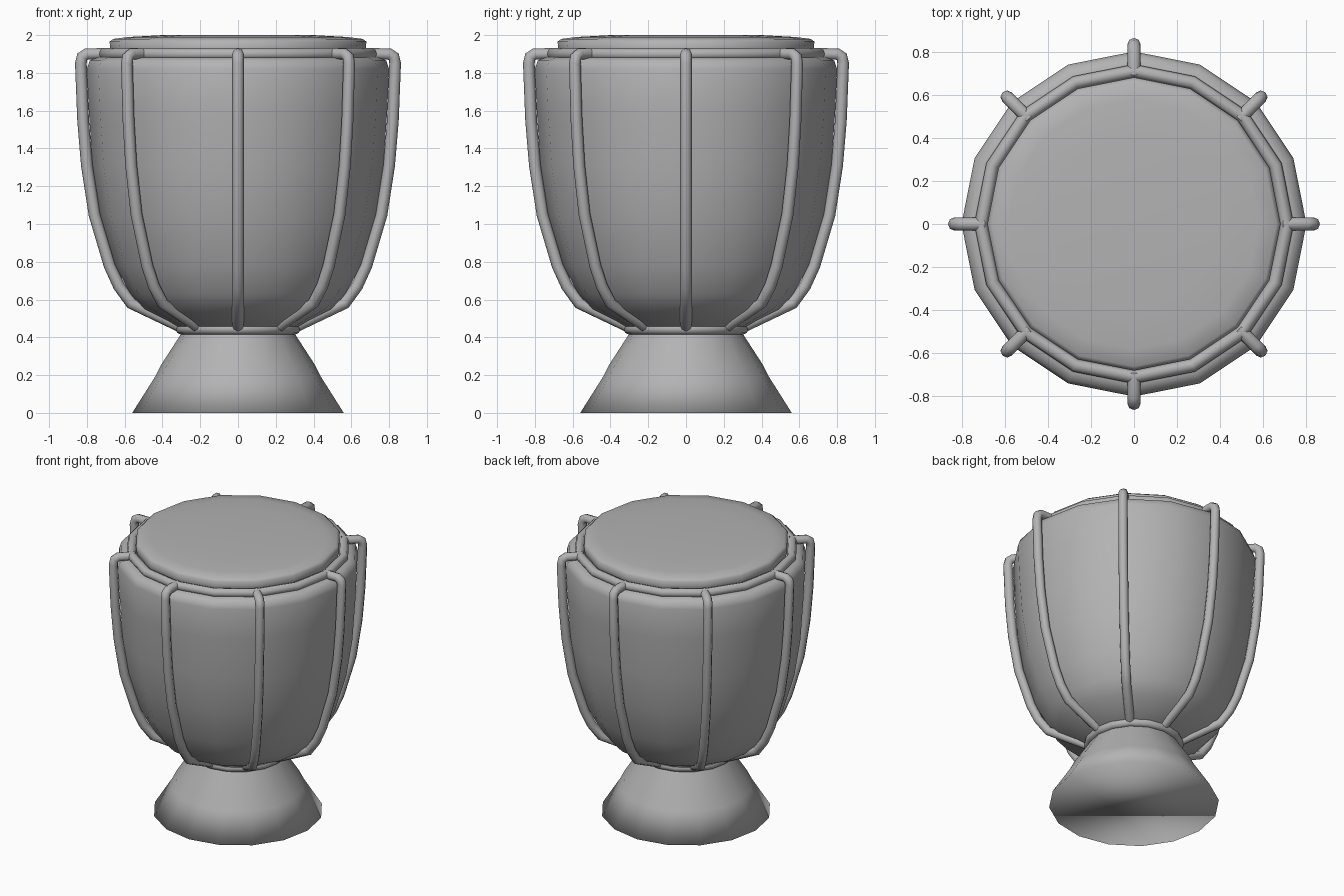
import bpy, bmesh, math
from mathutils import Matrix

cube = bpy.data.objects.get("Cube")
if cube:
    bpy.data.objects.remove(cube, do_unlink=True)

SIDES = 16
GREY = (0.45, 0.45, 0.45, 1)

grey = bpy.data.materials.new("plain_grey")
grey.use_nodes = True
grey.diffuse_color = GREY
grey.node_tree.nodes["Principled BSDF"].inputs["Base Color"].default_value = GREY


def lathe(name, profile):
    """Turn a radius/height profile around z; open ends are capped."""
    bm = bmesh.new()
    rings = []
    for r, z in profile:
        rings.append([bm.verts.new((r * math.cos(a), r * math.sin(a), z))
                      for a in (math.tau * i / SIDES for i in range(SIDES))])
    for low, high in zip(rings, rings[1:]):
        for i in range(SIDES):
            j = (i + 1) % SIDES
            bm.faces.new((low[i], low[j], high[j], high[i]))
    bm.faces.new(rings[0][::-1])
    bm.faces.new(rings[-1])
    mesh = bpy.data.meshes.new(name)
    bm.to_mesh(mesh)
    bm.free()
    mesh.shade_smooth()
    mesh.materials.append(grey)
    obj = bpy.data.objects.new(name, mesh)
    bpy.context.collection.objects.link(obj)
    return obj


def rope(name, points, closed=False, angle=0):
    """Round cord along a path, turned about z by angle."""
    curve = bpy.data.curves.new(name, "CURVE")
    curve.dimensions = "3D"
    curve.bevel_depth = 0.031
    curve.bevel_resolution = 2
    curve.use_fill_caps = True
    spline = curve.splines.new("POLY")
    spline.points.add(len(points) - 1)
    for p, co in zip(spline.points, points):
        p.co = (*co, 1)
    spline.use_cyclic_u = closed
    spline.use_smooth = True
    curve.materials.append(grey)
    obj = bpy.data.objects.new(name, curve)
    obj.matrix_world = Matrix.Rotation(angle, 4, "Z")
    bpy.context.collection.objects.link(obj)
    return obj


def hoop(name, radius, z):
    rope(name, [(radius * math.cos(a), radius * math.sin(a), z)
                for a in (math.tau * i / SIDES for i in range(SIDES))], closed=True)


# Flared foot
lathe("foot", [(0.56, 0), (0.44, 0.19), (0.41, 0.25), (0.30, 0.42), (0.28, 0.46)])

# Bowl-shaped drum shell
lathe("shell", [(0.28, 0.43), (0.38, 0.49), (0.50, 0.55), (0.57, 0.63),
                (0.65, 0.78), (0.73, 1.05), (0.77, 1.31), (0.79, 1.6),
                (0.80, 1.82), (0.785, 1.865), (0.75, 1.88), (0.66, 1.89)])

# Stretched skin
lathe("drum_skin", [(0.67, 1.87), (0.68, 1.965), (0.66, 1.98),
                    (0.58, 1.99), (0.40, 2.0)])

# Cord hoops
hoop("top_hoop", 0.71, 1.9)
hoop("bottom_hoop", 0.30, 0.445)

# Tension cords
path = [(0.69, 0, 1.9), (0.80, 0, 1.9), (0.825, 0, 1.885), (0.832, 0, 1.85),
        (0.82, 0, 1.55), (0.80, 0, 1.31), (0.76, 0, 1.05), (0.68, 0, 0.78),
        (0.63, 0, 0.67), (0.565, 0, 0.58), (0.29, 0, 0.45)]
for k in range(8):
    rope(f"tension_cord_{k + 1}", path, angle=k * math.tau / 8)
